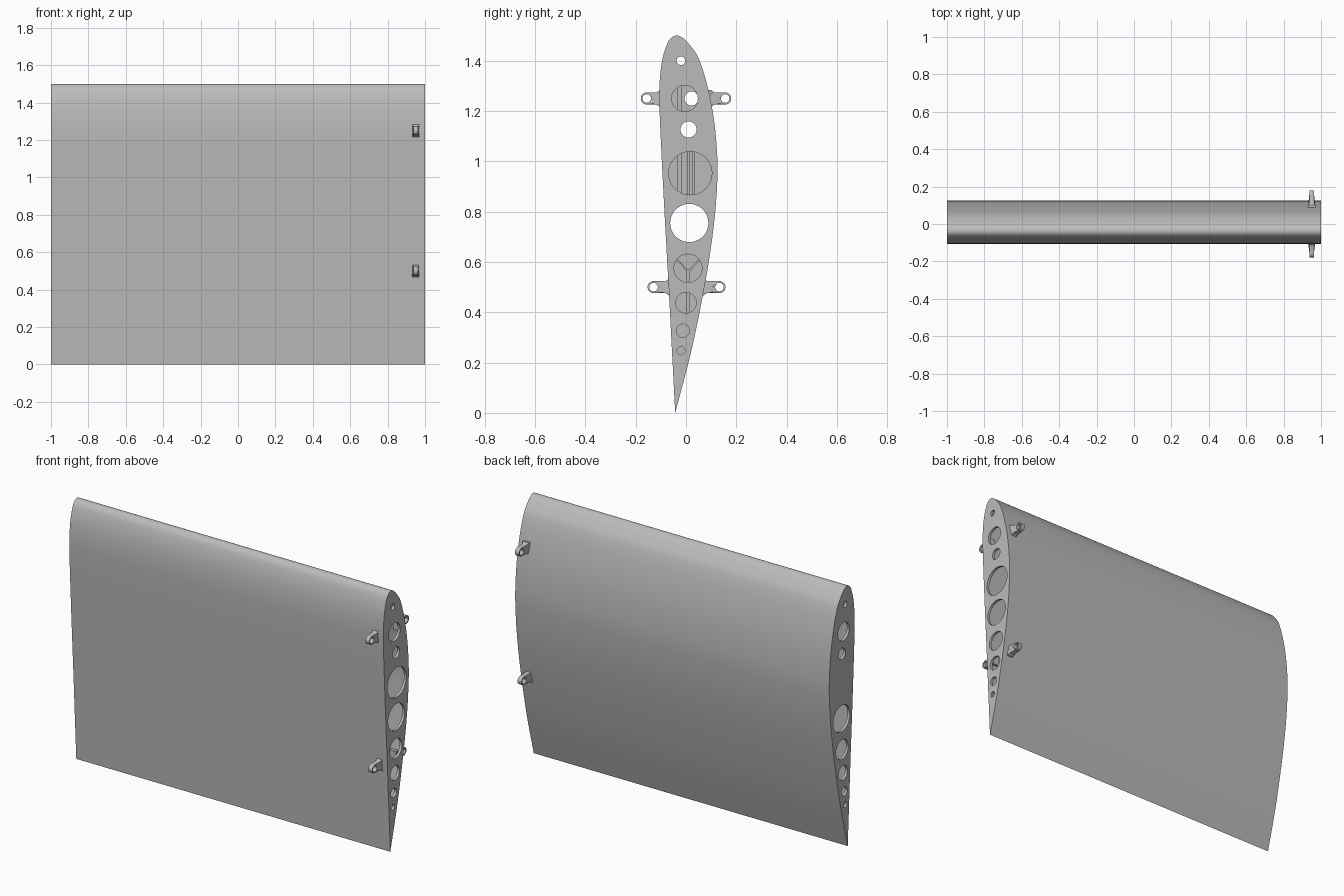
import bpy, bmesh, math

cube = bpy.data.objects.get("Cube")
if cube:
    bpy.data.objects.remove(cube)

grey = bpy.data.materials.new("plain_grey")
grey.use_nodes = True
grey.diffuse_color = (0.5, 0.5, 0.5, 1)
grey.node_tree.nodes["Principled BSDF"].inputs["Base Color"].default_value = (0.5, 0.5, 0.5, 1)


def smooth_path(pts, steps=8):
    """Catmull-Rom curve through the points, open at both ends."""
    ext = [pts[0]] + pts + [pts[-1]]
    out = []
    for a, b, c, d in zip(ext, ext[1:], ext[2:], ext[3:]):
        for i in range(steps):
            t = i / steps
            out.append(tuple(0.5 * (2 * q + (r - p) * t + (2 * p - 5 * q + 4 * r - s) * t * t
                                    + (3 * q - p - 3 * r + s) * t ** 3)
                             for p, q, r, s in zip(a, b, c, d)))
    return out + [pts[-1]]


def circle(y, z, r, n=40):
    return [(y + r * math.cos(2 * math.pi * i / n), z + r * math.sin(2 * math.pi * i / n))
            for i in range(n)]


def plate(name, loops, x, half):
    """Filled y-z outline with holes, extruded along x."""
    curve = bpy.data.curves.new(name, 'CURVE')
    curve.dimensions = '2D'
    curve.fill_mode = 'BOTH'
    curve.extrude = half
    for loop in loops:
        sp = curve.splines.new('POLY')
        sp.points.add(len(loop) - 1)
        for p, (y, z) in zip(sp.points, loop):
            p.co = (y, z, 0, 1)
        sp.use_cyclic_u = True
    ob = bpy.data.objects.new(name, curve)
    bpy.context.collection.objects.link(ob)
    ob.rotation_euler = (math.pi / 2, 0, math.pi / 2)
    ob.location.x = x
    bpy.ops.object.select_all(action='DESELECT')
    ob.select_set(True)
    bpy.context.view_layer.objects.active = ob
    bpy.ops.object.convert(target='MESH')
    ob = bpy.context.object
    bpy.ops.object.transform_apply(location=True, rotation=True, scale=True)
    bm = bmesh.new()
    bm.from_mesh(ob.data)
    bmesh.ops.remove_doubles(bm, verts=bm.verts, dist=1e-5)
    bmesh.ops.recalc_face_normals(bm, faces=bm.faces)
    bm.to_mesh(ob.data)
    bm.free()
    ob.data.materials.clear()
    ob.data.materials.append(grey)
    bpy.ops.object.shade_smooth_by_angle(angle=math.radians(35))
    return ob


# Wing section outline: trailing edge, up the front, round the nose, down the back
outline = smooth_path([
    (-.043, 0), (-.056, .25), (-.069, .5), (-.083, .75), (-.096, 1.0), (-.105, 1.2),
    (-.105, 1.31), (-.095, 1.4), (-.076, 1.465), (-.058, 1.492), (-.038, 1.5),
    (-.016, 1.493), (.013, 1.465), (.05, 1.41), (.085, 1.3), (.112, 1.16),
    (.125, 1.0), (.121, .86), (.105, .7), (.073, .5), (.022, .25), (-.043, 0)])[:-1]
inner = [(y * .96, .9 + (z - .9) * .98) for y, z in outline]
plate("wing_skin", [outline, inner], 0, .985)

# Ribs with lightening holes
holes = [(-.02, 1.40, .017), (-.005, 1.25, .052), (.01, 1.127, .032), (.017, .953, .086),
         (.013, .755, .076), (.008, .575, .056), (0, .438, .041), (-.012, .327, .026),
         (-.02, .247, .016)]
cuts = [circle(*h) for h in holes]
plate("left_end_rib", [outline] + cuts, .9925, .0075)
plate("right_end_rib", [outline] + cuts[:3] + cuts[4:], -.9925, .0075)
plate("middle_rib", [inner, cuts[0], circle(.022, 1.25, .028), cuts[2], cuts[4]], 0, .01)

# Upright stiffeners and V braces on both faces of the middle rib
for side in (-1, 1):
    for y, w, z0, z1 in ((-.025, .008, .86, 1.05), (.01, .006, .86, 1.05), (.03, .006, .86, 1.05),
                         (-.025, .008, 1.19, 1.31), (.008, .007, .38, .57)):
        plate("rib_stiffener", [[(y - w, z0), (y + w, z0), (y + w, z1), (y - w, z1)]],
              side * .03, .02)
    for s in (-1, 1):
        plate("v_brace", [[(.003, .56), (.013, .56), (.008 + s * .055, .615),
                           (.008 + s * .045, .615)]], side * .03, .02)

# Mounting lugs: eye, arm and flared root
for name, sign, y, z, reach in (("upper_front_lug", -1, -.156, 1.25, .05),
                                ("upper_back_lug", 1, .156, 1.25, .055),
                                ("lower_front_lug", -1, -.129, .5, .06),
                                ("lower_back_lug", 1, .133, .5, .062)):
    r = .024
    arc = [(r * math.cos(a), r * math.sin(a))
           for a in (math.pi * (i / 16 - .5) for i in range(17))]
    half = [(-reach + .014, .024), (-reach + .005, .028), (-reach, .033), (-reach - .02, .033)]
    shape = arc + half + [(d, -w) for d, w in reversed(half)]
    lug = plate(name, [[(y + sign * d, z + w) for d, w in shape], circle(y, z, .017)], .95, .013)
    for v in lug.data.vertices:
        d = sign * (v.co.y - y)
        if d < -reach + .01:
            v.co.x = .95 + (v.co.x - .95) * (1.6 if d < -reach + .002 else 1.2)
